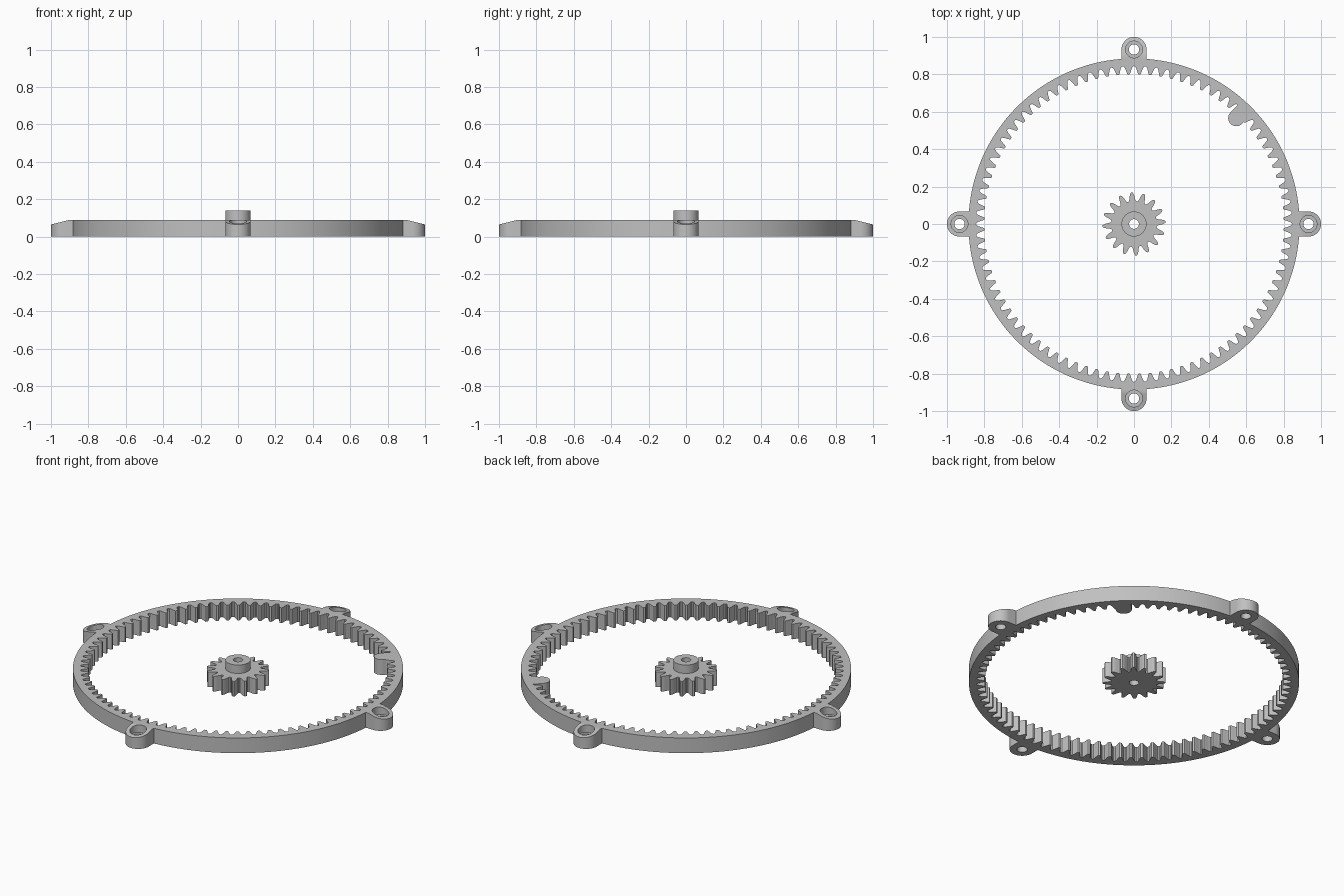
import bpy, bmesh, math
from mathutils import Matrix, Vector

if "Cube" in bpy.data.objects:
    bpy.data.objects.remove(bpy.data.objects["Cube"])

HEIGHT = 0.09

grey = bpy.data.materials.new("plain grey")
grey.use_nodes = True
colour = (0.53, 0.53, 0.53, 1)
grey.diffuse_color = colour
grey.node_tree.nodes["Principled BSDF"].inputs["Base Color"].default_value = colour


def loft(loops, capped=False):
    """Skin a list of (outline, z) loops, closing into a tube or with end caps."""
    bm = bmesh.new()
    rows = [[bm.verts.new((x, y, z)) for x, y in pts] for pts, z in loops]
    n = len(rows[0])
    for k in range(len(rows) - (1 if capped else 0)):
        a, b = rows[k], rows[(k + 1) % len(rows)]
        for i in range(n):
            j = (i + 1) % n
            bm.faces.new((a[i], a[j], b[j], b[i]))
    if capped:
        bm.faces.new(rows[0])
        bm.faces.new(rows[-1])
    return bm


def finish(bm, name, angle=0.0):
    bmesh.ops.recalc_face_normals(bm, faces=bm.faces)
    bm.transform(Matrix.Rotation(angle, 4, "Z"))
    mesh = bpy.data.meshes.new(name)
    bm.to_mesh(mesh)
    bm.free()
    mesh.materials.append(grey)
    obj = bpy.data.objects.new(name, mesh)
    bpy.context.collection.objects.link(obj)
    return obj


def circle(angles, r, cx=0.0):
    return [(cx + r * math.cos(a), r * math.sin(a)) for a in angles]


def gear(count, half, phase):
    """Tooth outline from half a tooth: (fraction of pitch, radius) pairs."""
    tooth = half + [(-f, r) for f, r in reversed(half[1:])]
    polar = [((t + f) * math.tau / count + phase, r)
             for t in range(count) for f, r in tooth]
    angles = [a for a, _ in polar]
    return angles, [(r * math.cos(a), r * math.sin(a)) for a, r in polar]


def tab(angles, cx, r, back, side=1):
    """Half-round outline at cx with a square back; side=-1 rounds inward."""
    pts = []
    for a in angles:
        c, s = math.cos(a), math.sin(a)
        d = r
        if c < -1e-6:
            d = min(back / -c, r / max(abs(s), 1e-6))
        pts.append((cx + side * d * c, d * s))
    return pts


def select_only(obj):
    bpy.ops.object.select_all(action="DESELECT")
    obj.select_set(True)
    bpy.context.view_layer.objects.active = obj


# Ring with internal teeth
ring_half = [(-0.5, 0.845), (-0.38, 0.842), (-0.31, 0.834), (-0.23, 0.820),
             (-0.15, 0.806), (-0.10, 0.801)]
angles, teeth = gear(88, ring_half, math.pi / 88)
rim = circle(angles, 0.885)
ring = finish(loft([(teeth, 0), (rim, 0), (rim, HEIGHT), (teeth, HEIGHT)]), "ring_gear")

# Four mounting lugs with sloped tops and counterbored holes
turn = [i * math.tau / 64 for i in range(64)]
LUG, SLOPE_START = 0.933, 0.90
parts = []
for k in range(4):
    body = tab(turn, LUG, 0.067, 0.060)
    bore, hole = circle(turn, 0.045, LUG), circle(turn, 0.028, LUG)
    bm = loft([(hole, 0), (body, 0), (body, HEIGHT), (bore, HEIGHT),
               (bore, 0.045), (hole, 0.045)])
    bmesh.ops.bisect_plane(bm, geom=bm.verts[:] + bm.edges[:] + bm.faces[:],
                           plane_co=Vector((SLOPE_START, 0, 0)),
                           plane_no=Vector((1, 0, 0)))
    for v in bm.verts:
        if v.co.z > 0.08:
            v.co.z -= max(0, v.co.x - SLOPE_START) * 0.25
    parts.append(finish(bm, "mounting_lug", k * math.pi / 2))

# Rounded stop on the inside of the ring
stop = tab(turn, 0.787, 0.043, 0.078, side=-1)
parts.append(finish(loft([(stop, 0), (stop, HEIGHT)], capped=True),
                    "inner_stop", math.radians(46)))

# Merge the lugs and the stop into the ring
select_only(ring)
for part in parts:
    mod = ring.modifiers.new("merge", "BOOLEAN")
    mod.operation, mod.solver, mod.object = "UNION", "EXACT", part
    bpy.ops.object.modifier_apply(modifier=mod.name)
    bpy.data.objects.remove(part)

# Pinion with raised hub and shaft hole
pinion_half = [(-0.5, 0.121), (-0.38, 0.124), (-0.29, 0.134), (-0.23, 0.147),
               (-0.14, 0.162), (-0.07, 0.168)]
angles, teeth = gear(16, pinion_half, math.radians(4))
hub, shaft = circle(angles, 0.067), circle(angles, 0.026)
pinion = finish(loft([(shaft, 0), (teeth, 0), (teeth, HEIGHT), (hub, HEIGHT),
                      (hub, 0.14), (shaft, 0.14)]), "pinion_gear")

for obj in (ring, pinion):
    select_only(obj)
    bpy.ops.object.shade_smooth_by_angle(angle=math.radians(30))
